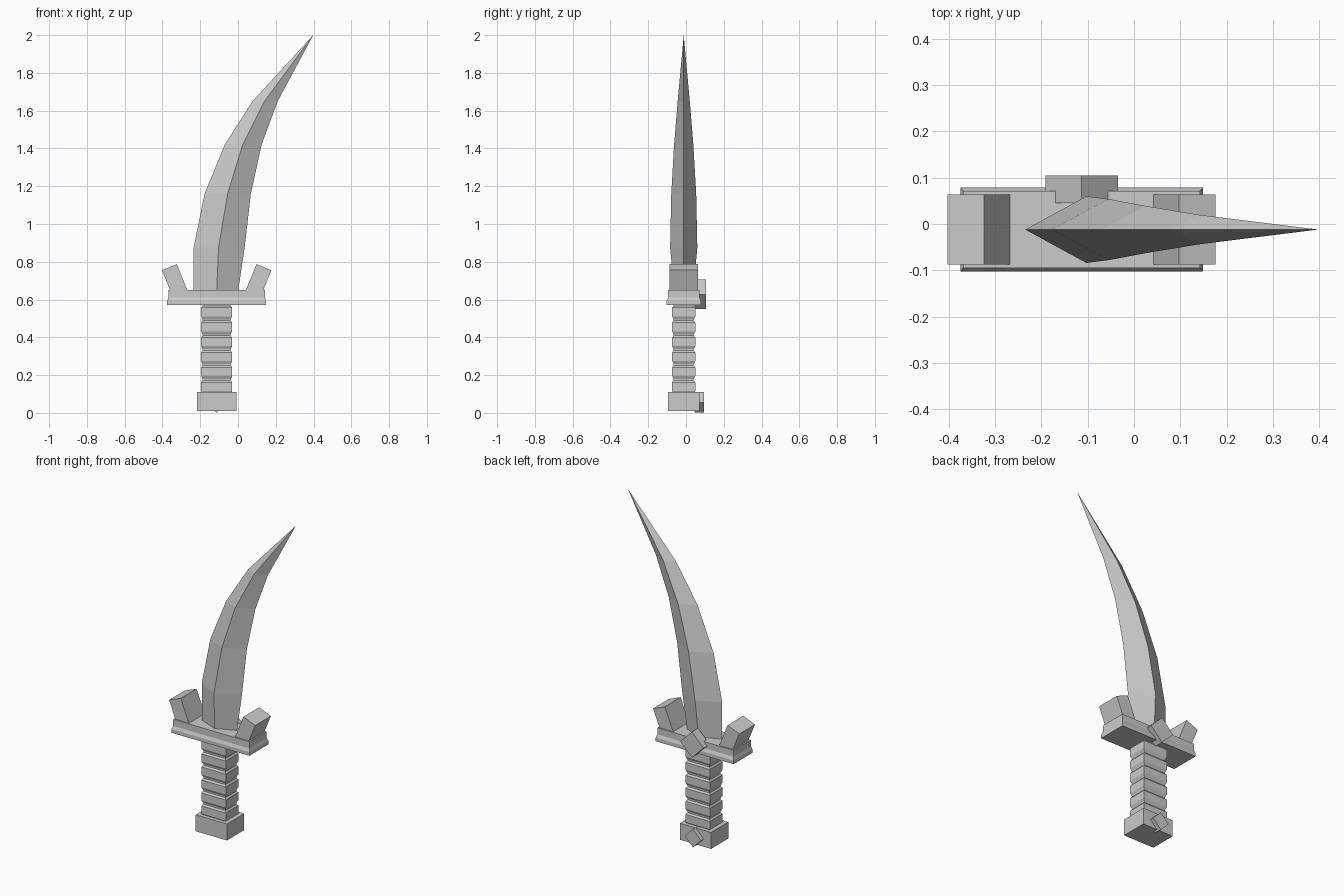
import bpy, bmesh
from math import radians, sqrt, atan2
from mathutils import Matrix, Vector

cube = bpy.data.objects.get("Cube")
if cube:
    bpy.data.objects.remove(cube, do_unlink=True)

CX, CY = -0.113, -0.012   # axis of the hilt

steel = bpy.data.materials.new("grey steel")
steel.use_nodes = True
GREY = (0.6, 0.6, 0.6, 1)
steel.diffuse_color = GREY
steel.node_tree.nodes["Principled BSDF"].inputs["Base Color"].default_value = GREY


def finish(name, bm):
    bmesh.ops.recalc_face_normals(bm, faces=bm.faces)
    mesh = bpy.data.meshes.new(name)
    bm.to_mesh(mesh)
    bm.free()
    mesh.materials.append(steel)
    obj = bpy.data.objects.new(name, mesh)
    bpy.context.collection.objects.link(obj)
    return obj


def loft(name, rings, tip=None):
    """Skin four-sided rings, closing with caps or a pointed tip."""
    bm = bmesh.new()
    loops = [[bm.verts.new(p) for p in ring] for ring in rings]
    for low, high in zip(loops, loops[1:]):
        for i in range(4):
            j = (i + 1) % 4
            bm.faces.new((low[i], low[j], high[j], high[i]))
    bm.faces.new(loops[0])
    if tip:
        point = bm.verts.new(tip)
        for i in range(4):
            bm.faces.new((loops[-1][i], loops[-1][(i + 1) % 4], point))
    else:
        bm.faces.new(loops[-1])
    return finish(name, bm)


def rect(hx, hy, z):
    return [(CX + sx * hx, CY + sy * hy, z)
            for sx, sy in ((-1, -1), (1, -1), (1, 1), (-1, 1))]


def box(name, centre, size, angle=0):
    bm = bmesh.new()
    matrix = (Matrix.Translation(centre) @ Matrix.Rotation(radians(angle), 4, 'Y')
              @ Matrix.Diagonal((*size, 1)))
    bmesh.ops.create_cube(bm, size=1, matrix=matrix)
    return finish(name, bm)


# Curved blade: height, back edge x, ridge x, cutting edge x, half thickness
stations = [
    (0.64, -0.235, -0.113, 0.00, 0.050),
    (0.875, -0.235, -0.103, 0.035, 0.072),
    (1.16, -0.177, -0.055, 0.068, 0.066),
    (1.42, -0.070, 0.025, 0.125, 0.051),
    (1.65, 0.077, 0.140, 0.210, 0.032),
]
loft("blade",
     [[(a, CY, z), (m, CY - t, z), (b, CY, z), (m, CY + t, z)]
      for z, a, m, b, t in stations],
     tip=(0.398, CY, 2.0))

# Crossguard with a stepped edge
loft("crossguard", [rect(0.262, 0.091, 0.57), rect(0.262, 0.091, 0.592),
                    rect(0.256, 0.083, 0.61), rect(0.256, 0.083, 0.65)])

# Upturned prongs at both ends of the guard
for side, name in ((-1, "right_prong"), (1, "left_prong")):
    box(name, (CX + side * 0.218, CY, 0.692), (0.085, 0.151, 0.171), side * 22)

# Grip with raised bands
grip = []
bands, z, pitch = 6, 0.10, 0.079
for i in range(bands):
    grip += [rect(0.074, 0.053, z), rect(0.082, 0.061, z + 0.016),
             rect(0.082, 0.061, z + 0.062), rect(0.074, 0.053, z + 0.072)]
    z += pitch
grip.append(rect(0.074, 0.053, 0.58))
loft("grip", grip)

# Pommel block
box("pommel", (CX, CY, 0.06), (0.21, 0.165, 0.10))

# Diamond studs on the back
box("guard_stud", (CX, 0.075, 0.628), (0.111, 0.06, 0.111), 45)
box("pommel_stud", (CX, 0.070, 0.056), (0.078, 0.05, 0.078), 45)
